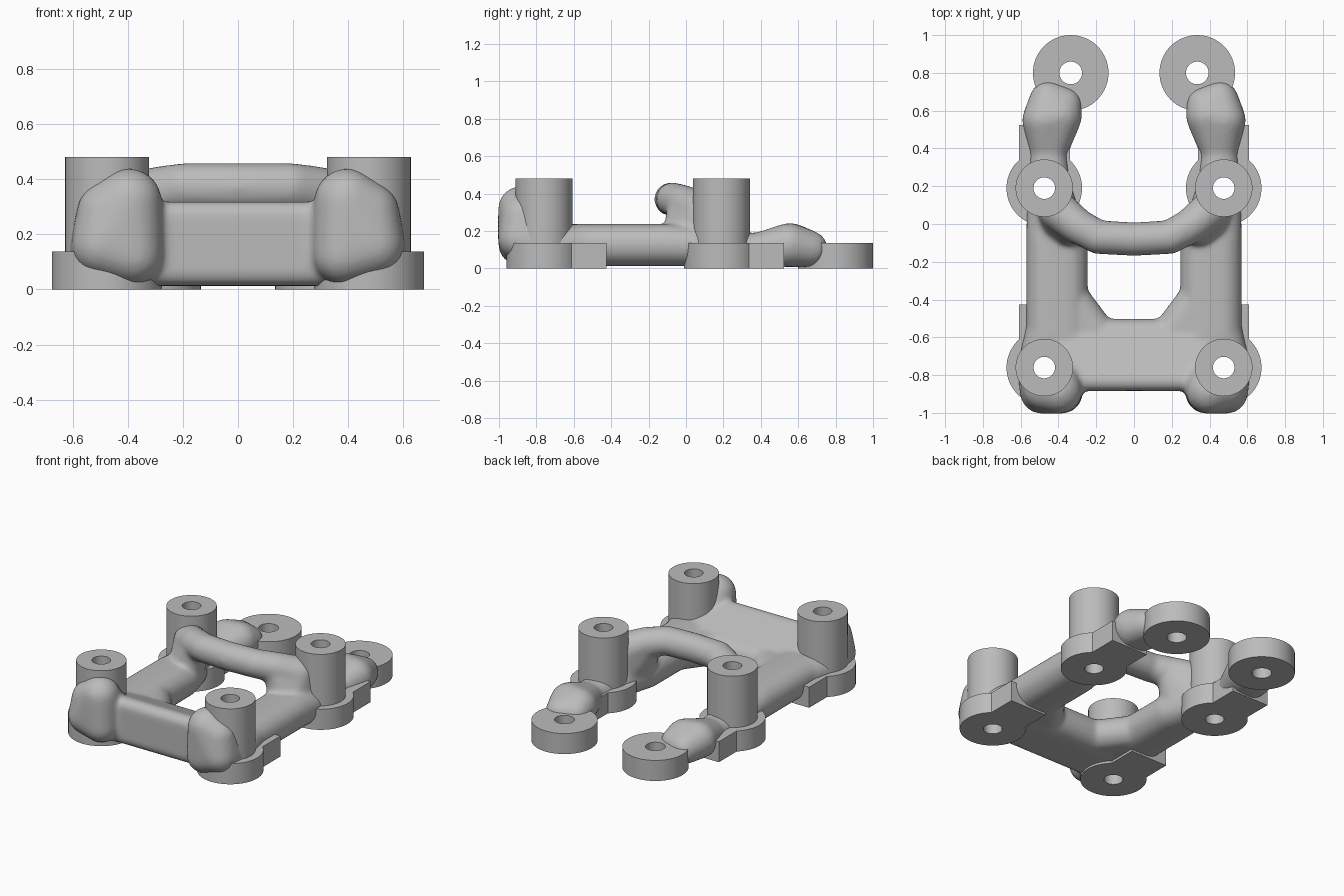
import bpy, bmesh, math
from mathutils import Vector, Matrix

if "Cube" in bpy.data.objects:
    bpy.data.objects.remove(bpy.data.objects["Cube"])

metal = bpy.data.materials.new("grey_metal")
metal.use_nodes = True
GREY = (0.5, 0.5, 0.5, 1)
metal.diffuse_color = GREY
metal.node_tree.nodes["Principled BSDF"].inputs["Base Color"].default_value = GREY

PLATE_H, BOSS_H = 0.137, 0.48
BOSS_X, BOSS_Y = 0.475, {"front": -0.76, "back": 0.19}
EYE_X, EYE_Y = 0.335, 0.8


def make_object(name, bm):
    bmesh.ops.recalc_face_normals(bm, faces=bm.faces)
    mesh = bpy.data.meshes.new(name)
    bm.to_mesh(mesh)
    bm.free()
    mesh.materials.append(metal)
    obj = bpy.data.objects.new(name, mesh)
    bpy.context.collection.objects.link(obj)
    return obj


def activate(obj):
    bpy.ops.object.select_all(action="DESELECT")
    obj.select_set(True)
    bpy.context.view_layer.objects.active = obj


def add_cylinder(bm, x, y, z0, z1, r, segments=64):
    bmesh.ops.create_cone(bm, cap_ends=True, segments=segments, radius1=r, radius2=r,
                          depth=z1 - z0, matrix=Matrix.Translation((x, y, (z0 + z1) / 2)))


def extrude_outline(points, height):
    bm = bmesh.new()
    face = bm.faces.new([bm.verts.new((x, y, 0)) for x, y in points])
    top = bmesh.ops.extrude_face_region(bm, geom=[face])["geom"]
    bmesh.ops.translate(bm, vec=(0, 0, height),
                        verts=[v for v in top if isinstance(v, bmesh.types.BMVert)])
    return bm


# Template ball whose points are reused by every hull
ball = bmesh.new()
bmesh.ops.create_icosphere(ball, subdivisions=3, radius=1)
BALL = [v.co.copy() for v in ball.verts]
ball.free()


def add_hull(target, *spheres):
    """Skin stretched over spheres given as (x, y, z, radius)."""
    bm = bmesh.new()
    for x, y, z, r in spheres:
        for p in BALL:
            bm.verts.new(p * r + Vector((x, y, z)))
    bmesh.ops.convex_hull(bm, input=bm.verts)
    bmesh.ops.delete(bm, geom=[v for v in bm.verts if not v.link_faces], context="VERTS")
    bmesh.ops.recalc_face_normals(bm, faces=bm.faces)
    temp = bpy.data.meshes.new("temp")
    bm.to_mesh(temp)
    bm.free()
    target.from_mesh(temp)
    bpy.data.meshes.remove(temp)


# Organic frame, left half
half = bmesh.new()
# side arm
add_hull(half, (0.355, -0.6, 0.125, 0.112), (0.46, -0.6, 0.125, 0.112),
         (0.355, -0.08, 0.125, 0.112), (0.46, -0.08, 0.125, 0.112))
add_hull(half, (0.355, -0.08, 0.125, 0.112), (0.46, -0.08, 0.125, 0.112),
         (0.43, 0.2, 0.11, 0.097), (0.47, 0.2, 0.11, 0.097))
# front deck
add_hull(half, *[(x, y, z, r) for x in (0, 0.37) for y, z, r in
                 ((-0.605, 0.12, 0.105), (-0.83, 0.065, 0.052), (-0.83, 0.267, 0.054))])
# rounded corner of the opening
add_hull(half, (0.33, -0.4, 0.12, 0.1), (0.18, -0.6, 0.12, 0.1), (0.4, -0.6, 0.12, 0.1))
# front corner lump
add_hull(half, (0.38, -0.895, 0.125, 0.108), (0.395, -0.885, 0.32, 0.12),
         (0.49, -0.89, 0.16, 0.115), (0.475, -0.88, 0.28, 0.11),
         (0.515, -0.76, 0.12, 0.105), (0.39, -0.74, 0.125, 0.11))
add_hull(half, (0.515, -0.76, 0.12, 0.105), (0.46, -0.55, 0.125, 0.11),
         (0.38, -0.74, 0.125, 0.11))
# raised crossbar and its shoulder
bar = [(0, -0.08, 0.37, 0.09), (0.19, -0.07, 0.37, 0.09),
       (0.3, -0.01, 0.35, 0.095), (0.4, 0.07, 0.31, 0.105)]
for a, b in zip(bar, bar[1:]):
    add_hull(half, a, b)
add_hull(half, (0.3, -0.01, 0.34, 0.09), (0.4, 0.07, 0.3, 0.105),
         (0.38, -0.02, 0.13, 0.11), (0.43, 0.1, 0.12, 0.1))
# rear tail
add_hull(half, (0.43, 0.2, 0.11, 0.096), (0.47, 0.2, 0.11, 0.096),
         (0.44, 0.38, 0.1, 0.088), (0.465, 0.38, 0.1, 0.088))
add_hull(half, (0.44, 0.38, 0.1, 0.088), (0.465, 0.38, 0.1, 0.088),
         (0.39, 0.57, 0.125, 0.115), (0.475, 0.55, 0.125, 0.118))
add_hull(half, (0.39, 0.57, 0.125, 0.115), (0.475, 0.55, 0.125, 0.118),
         (0.455, 0.66, 0.105, 0.098), (0.37, 0.63, 0.11, 0.095))

frame = make_object("organic_frame", half)
mirror = frame.modifiers.new("mirror", "MIRROR")
mirror.use_mirror_merge = False
remesh = frame.modifiers.new("blend", "REMESH")
remesh.mode = "VOXEL"
remesh.voxel_size = 0.014
smooth = frame.modifiers.new("soften", "SMOOTH")
smooth.factor = 0.5
smooth.iterations = 11
parts = [frame]

# Bolt plates, bosses and rear eyes on both sides
start = math.acos(0.135 / 0.2)
sweep = math.pi + 2 * start
arc = [math.pi - start + sweep * i / 52 for i in range(53)]
outline = [(0.2 * math.cos(a), 0.2 * math.sin(a)) for a in arc]
outline += [(0.135, 0.335), (-0.135, 0.335)]
holes = bmesh.new()

for side, sign in (("left", 1), ("right", -1)):
    for end, y in BOSS_Y.items():
        x = sign * BOSS_X
        plate = extrude_outline([(x + px, y + py) for px, py in outline], PLATE_H)
        parts.append(make_object(f"{end}_{side}_plate", plate))
        boss = bmesh.new()
        add_cylinder(boss, x, y, 0.02, BOSS_H, 0.152)
        parts.append(make_object(f"{end}_{side}_boss", boss))
        add_cylinder(holes, x, y, -0.1, 0.6, 0.057, 48)
    eye = bmesh.new()
    add_cylinder(eye, sign * EYE_X, EYE_Y, 0, PLATE_H, 0.2)
    parts.append(make_object(f"rear_{side}_eye", eye))
    add_cylinder(holes, sign * EYE_X, EYE_Y, -0.1, 0.6, 0.06, 48)

# Drill the bolt holes through everything, then shade
cutter = make_object("hole_cutter", holes)
cutter.hide_render = True
for obj in parts:
    activate(obj)
    drill = obj.modifiers.new("drill", "BOOLEAN")
    drill.operation = "DIFFERENCE"
    drill.solver = "EXACT"
    drill.object = cutter
    for name in [m.name for m in obj.modifiers]:
        bpy.ops.object.modifier_apply(modifier=name)
    bpy.ops.object.shade_smooth_by_angle(angle=math.radians(35))
bpy.data.objects.remove(cutter)
